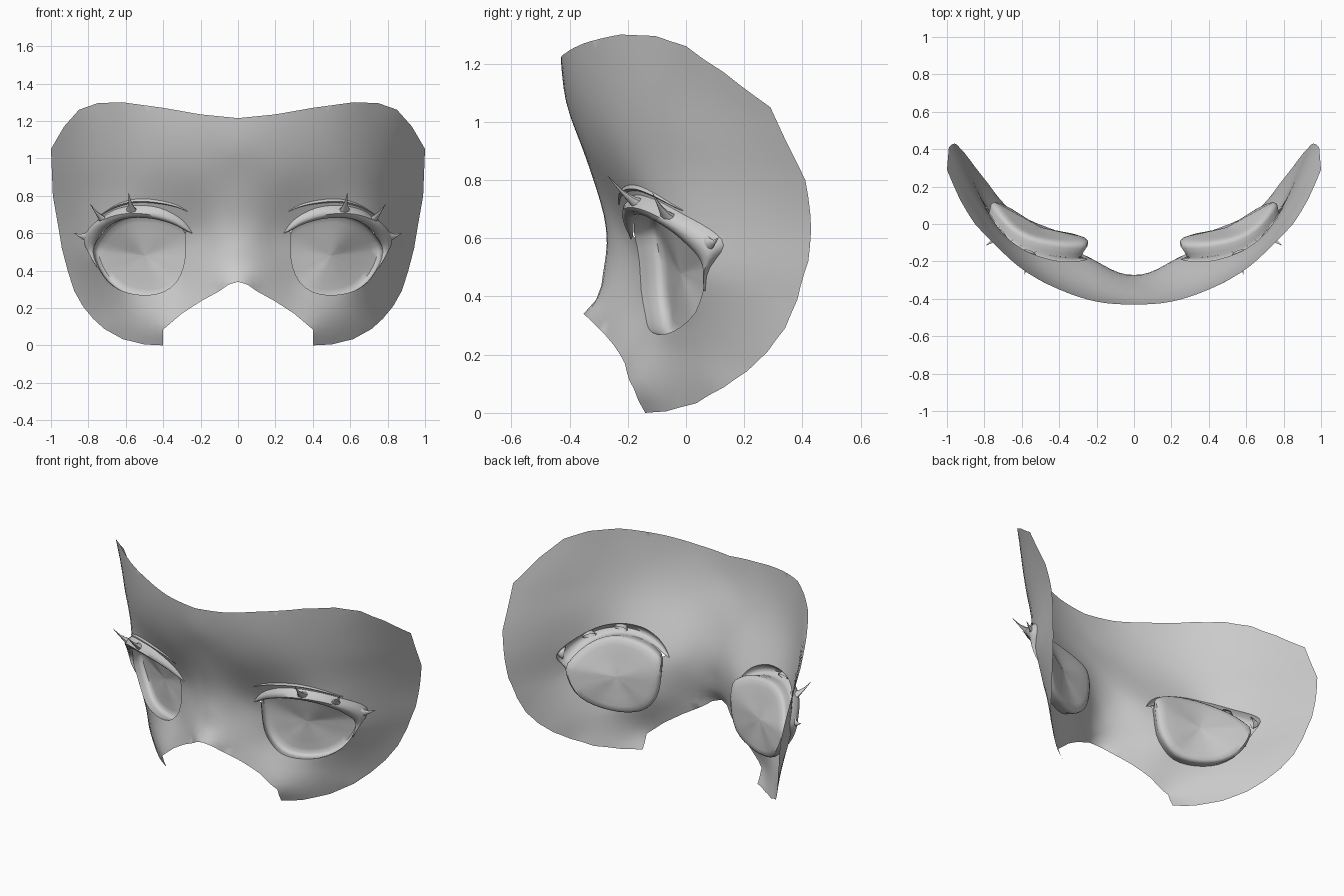
import bpy, math
from mathutils import Vector
from mathutils.geometry import delaunay_2d_cdt

if "Cube" in bpy.data.objects:
    bpy.data.objects.remove(bpy.data.objects["Cube"])

# Right half of the mask outline, as (x, z, y)
OUTLINE = [(0, .34, -.352), (0, 1.215, -.43), (.2, 1.235, -.415), (.4, 1.27, -.35), (.62, 1.30, -.225),
           (.75, 1.295, -.105), (.85, 1.26, 0), (.93, 1.17, .13), (1, 1.05, .29), (.99, .8, .41),
           (.96, .63, .43), (.942, .52, .42), (.908, .39, .383), (.875, .29, .34), (.83, .21, .28),
           (.775, .143, .21), (.715, .088, .13), (.615, .033, .035), (.5, .005, -.07), (.4, 0, -.14),
           (.4, .085, -.18), (.3, .17, -.21), (.2, .235, -.25), (.1, .29, -.30), (.05, .325, -.335)]
# Surface guide points inside the outline, as (x, z, y)
GUIDES = [(0, 1.06, -.41), (0, .92, -.36), (0, .76, -.305), (0, .6, -.272), (0, .48, -.285), (0, .39, -.308),
          (.1, .6, -.255), (.2, .6, -.205), (.2, .4, -.215), (.28, .52, -.16), (.33, .34, -.14),
          (.5, .27, -.085), (.63, .3, -.02), (.77, .48, .06), (.75, .7, .01), (.5, .72, -.165),
          (.5, .95, -.25), (.8, .95, .02), (.25, .9, -.325)]
EYE = [(.285, .6), (.28, .52), (.292, .42), (.33, .34), (.39, .29), (.47, .27), (.55, .273), (.63, .295),
       (.70, .345), (.75, .42), (.775, .5), (.755, .56), (.70, .63), (.63, .67), (.55, .687), (.46, .682),
       (.38, .665), (.315, .635)]
# Upper lash stations: lower x, z, upper x, z, height
LASH = [(.243, .598, .245, .602, .004), (.29, .622, .283, .655, .02), (.34, .65, .34, .70, .03),
        (.42, .676, .42, .735, .04), (.5, .686, .5, .748, .045), (.58, .682, .58, .745, .045),
        (.65, .66, .66, .725, .045), (.71, .62, .73, .685, .045), (.755, .56, .79, .63, .04),
        (.772, .52, .812, .575, .035), (.772, .48, .785, .5, .02), (.752, .42, .756, .42, .003)]


def solve(a, b):
    n = len(b)
    m = [r[:] + [v] for r, v in zip(a, b)]
    for i in range(n):
        p = max(range(i, n), key=lambda r: abs(m[r][i]))
        m[i], m[p] = m[p], m[i]
        for r in range(i + 1, n):
            k = m[r][i] / m[i][i]
            if k:
                for c in range(i, n + 1):
                    m[r][c] -= k * m[i][c]
    x = [0] * n
    for i in reversed(range(n)):
        x[i] = (m[i][n] - sum(m[i][c] * x[c] for c in range(i + 1, n))) / m[i][i]
    return x


# Symmetric thin-plate surface y = f(x, z) through the guide points
def phi(d2):
    return d2 * math.log(d2) if d2 > 1e-12 else 0


def kernel(x, z, p):
    return phi((x - p[0]) ** 2 + (z - p[1]) ** 2) + phi((x + p[0]) ** 2 + (z - p[1]) ** 2)


P = OUTLINE + GUIDES
A = [[kernel(p[0], p[1], q) for q in P] + [1, p[1]] for p in P]
A += [[1] * len(P) + [0, 0], [p[1] for p in P] + [0, 0]]
W = solve(A, [p[2] for p in P] + [0, 0])


def f(x, z):
    return sum(w * kernel(x, z, p) for w, p in zip(W, P)) + W[-2] + W[-1] * z


def on_face(x, z, h=0):
    """Point on the mask, lifted h along the outward normal."""
    e = .01
    n = Vector(((f(x + e, z) - f(x - e, z)) / (2 * e), -1, (f(x, z + e) - f(x, z - e)) / (2 * e)))
    return Vector((x, f(x, z), z)) + n.normalized() * h


def smooth_path(pts, n, closed=False):
    out, L = [], len(pts)
    get = (lambda i: pts[i % L]) if closed else (lambda i: pts[min(max(i, 0), L - 1)])
    for i in range(L if closed else L - 1):
        for k in range(n):
            t = k / n
            out.append(tuple(.5 * (2 * b + (c - a) * t + (2 * a - 5 * b + 4 * c - d) * t * t
                                   + (3 * b - a - 3 * c + d) * t ** 3)
                             for a, b, c, d in zip(get(i - 1), get(i), get(i + 1), get(i + 2))))
    return out if closed else out + [tuple(pts[-1])]


def inside(x, z, poly):
    r = False
    for (x1, z1), (x2, z2) in zip(poly, poly[1:] + poly[:1]):
        if (z1 > z) != (z2 > z) and x < (x2 - x1) * (z - z1) / (z2 - z1) + x1:
            r = not r
    return r


def add_object(name, verts, faces, angle=180):
    me = bpy.data.meshes.new(name)
    me.from_pydata(verts, [], faces)
    ob = bpy.data.objects.new(name, me)
    bpy.context.collection.objects.link(ob)
    bpy.ops.object.select_all(action='DESELECT')
    ob.select_set(True)
    bpy.context.view_layer.objects.active = ob
    bpy.ops.object.shade_smooth_by_angle(angle=math.radians(angle))
    m = ob.modifiers.new("mirror", 'MIRROR')
    m.use_clip = True
    return ob


def bridge(rows, closed, base=0):
    n = len(rows[0])
    return [(base + r * n + i, base + r * n + (i + 1) % n, base + (r + 1) * n + (i + 1) % n, base + (r + 1) * n + i)
            for r in range(len(rows) - 1) for i in range(n if closed else n - 1)]


# Mask sheet: triangulated outline, with a hole for the eye and its lash
edge = []
for a, b in zip(OUTLINE, OUTLINE[1:] + OUTLINE[:1]):
    n = max(1, round(math.dist(a[:2], b[:2]) / .05))
    edge += [(a[0] + (b[0] - a[0]) * k / n, a[1] + (b[1] - a[1]) * k / n) for k in range(n)]
rim = smooth_path(EYE, 2, True)
lash = smooth_path(LASH, 3)
hole = [(s[2], s[3]) for s in reversed(lash)] + [(.268, .612)] + smooth_path(EYE[:10], 2)
rims = edge + hole
grid = [(i * .04, j * .04) for i in range(1, 26) for j in range(34)]
grid = [g for g in grid if inside(*g, edge) and not inside(*g, hole)
        and min(math.dist(g, r) for r in rims) > .022]
ne, nh = len(edge), len(hole)
cons = [(i, (i + 1) % ne) for i in range(ne)] + [(ne + i, ne + (i + 1) % nh) for i in range(nh)]
res = delaunay_2d_cdt([Vector(p) for p in rims + grid], cons, [], 0, 1e-5)
v2, keep = res[0], []
for t in res[2]:
    a, b, c = (v2[i] for i in t)
    m = (a + b + c) / 3
    if abs((b - a).cross(c - a)) > 2e-5 and inside(m.x, m.y, edge) and not inside(m.x, m.y, hole):
        keep.append(list(t))
add_object("mask", [(v.x, f(v.x, v.y), v.y) for v in v2], keep)

# Eye cup: short wall behind the hole, flared to the nose side, closed by a nearly flat plate
cx, cz, n = .52, .48, len(rim)
rim_y = [f(x, z) for x, z in rim]
mean = sum(rim_y) / n
rows = []
for s, back in [(1, 0), (1.015, .02), (1.05, .05), (1.04, .07), (.98, .084), (.85, .087), (.6, .085),
                (.3, .083), (.02, .082)]:
    row = []
    for (x, z), y in zip(rim, rim_y):
        X, Z = cx + (x - cx) * s - .4 * min(back, .06), cz + (z - cz) * s
        row.append(Vector((X, mean + (y - mean) * min(s, 1) + back * (1 - .7 * (X - .26)), Z)))
    rows.append(row)
faces = bridge(rows, True) + [tuple(range(8 * n, 9 * n))]
add_object("eye", [v for r in rows for v in r], faces, 50)

# Upper lash: lofted crescent
rows = []
for x1, z1, x2, z2, h in lash:
    mix = lambda t, k: on_face(x1 + (x2 - x1) * t, z1 + (z2 - z1) * t, k * h)
    rows.append([mix(0, 0), mix(.02, .5), mix(.25, .85), mix(.5, 1), mix(.8, .65), mix(1, 0)])
verts, faces = [v for r in rows for v in r], bridge(rows, False)

# Lash spikes: flattened, bent tapering points with broad bases along the lash
for (bx, bz), tip, r in [((.56, .715), (.585, -.27, .815), .042), ((.70, .668), (.79, -.115, .755), .042),
                         ((.785, .585), (.878, .112, .602), .04)]:
    base, tip = on_face(bx, bz, .012), Vector(tip)
    d = tip - base
    up = (on_face(bx, bz, 1) - on_face(bx, bz)).cross(d).normalized()
    side = d.cross(up).normalized()
    rings = []
    for t, s in [(0, 1), (.3, .5), (.6, .22), (1, .02)]:
        c = base + d * t - Vector((0, 0, .01)) * math.sin(math.pi * t)
        rings.append([c + (up * math.cos(a) + side * .6 * math.sin(a)) * r * s
                      for a in [k * math.tau / 8 for k in range(8)]])
    faces += bridge(rings, True, len(verts))
    verts += [v for q in rings for v in q]
add_object("upper_lash", verts, faces, 60)

# Eyelid crease: thin raised sliver above the lash
CREASE = [(.27, .718, 0), (.33, .75, .008), (.41, .772, .014), (.5, .782, .016), (.58, .775, .015),
          (.66, .745, .01), (.735, .695, 0)]
rows = [[on_face(x, z - w - .002, .002), on_face(x, z - w * .5, .004 + w * .5), on_face(x, z + .002, .002)]
        for x, z, w in smooth_path(CREASE, 3)]
add_object("eyelid_crease", [v for r in rows for v in r], bridge(rows, False), 60)
